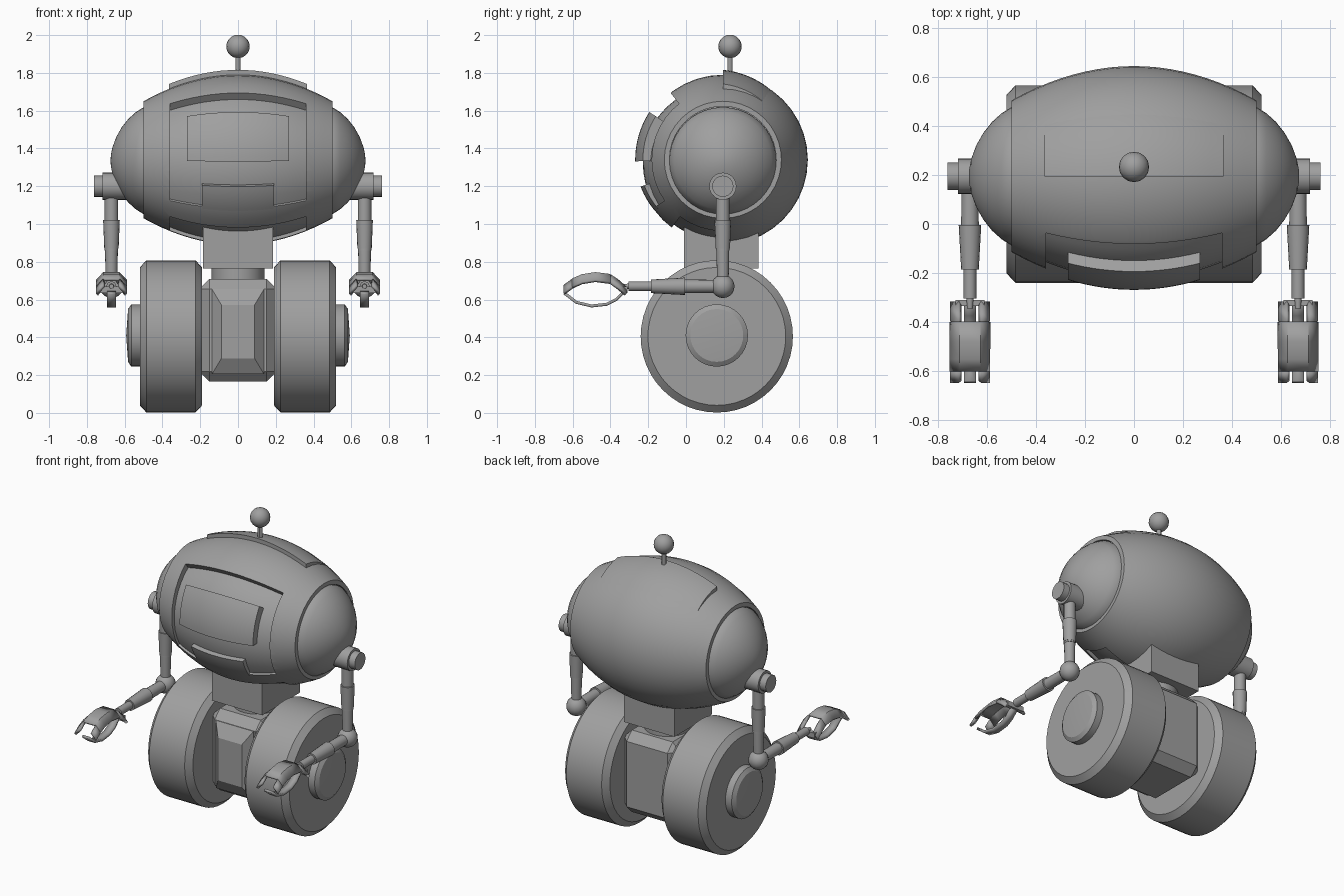
import bpy, bmesh
from math import sin, cos, pi, radians
from mathutils import Vector

if "Cube" in bpy.data.objects:
    bpy.data.objects.remove(bpy.data.objects["Cube"])

grey = bpy.data.materials.new("plain_grey")
grey.use_nodes = True
grey.diffuse_color = (0.35, 0.35, 0.35, 1)
grey.node_tree.nodes["Principled BSDF"].inputs["Base Color"].default_value = (0.35, 0.35, 0.35, 1)

CY, CZ = 0.195, 1.34          # body axis
ARM_X, ELBOW_Z = 0.67, 0.67


def smooth(ob, angle=30):
    bpy.ops.object.select_all(action='DESELECT')
    ob.select_set(True)
    bpy.context.view_layer.objects.active = ob
    bpy.ops.object.shade_smooth_by_angle(angle=radians(angle))


def finish(name, bm, angle=30):
    bmesh.ops.remove_doubles(bm, verts=bm.verts, dist=1e-5)
    bmesh.ops.recalc_face_normals(bm, faces=bm.faces)
    me = bpy.data.meshes.new(name)
    bm.to_mesh(me)
    bm.free()
    me.materials.append(grey)
    ob = bpy.data.objects.new(name, me)
    bpy.context.collection.objects.link(ob)
    smooth(ob, angle)
    return ob


def skin(bm, rows, closed):
    """Bridge equal rows of points with quads."""
    vs = [[bm.verts.new(p) for p in row] for row in rows]
    n = len(rows[0])
    for a, b in zip(vs, vs[1:]):
        for i in range(n if closed else n - 1):
            j = (i + 1) % n
            bm.faces.new((a[i], a[j], b[j], b[i]))


def lathe(name, profile, axis, loc, segs=24, angle=30):
    """Revolve (distance, radius) pairs around an axis through loc."""
    d = Vector(axis)
    u = d.orthogonal().normalized()
    v = d.cross(u)
    bm = bmesh.new()
    rows = [[Vector(loc) + d * t + (u * cos(2 * pi * i / segs) + v * sin(2 * pi * i / segs)) * r
             for i in range(segs)] for t, r in profile]
    skin(bm, rows, True)
    return finish(name, bm, angle)


def ball(name, r, loc, segs=16):
    lathe(name, [(-r * cos(pi * i / 10), r * sin(pi * i / 10)) for i in range(11)],
          (0, 0, 1), loc, segs, 50)


def box(name, x, y, z, bevel=0.0):
    bm = bmesh.new()
    bmesh.ops.create_cube(bm, size=1)
    for v in bm.verts:
        v.co = [lo + (hi - lo) * (c + 0.5) for c, (lo, hi) in zip(v.co, (x, y, z))]
    if bevel:
        bmesh.ops.bevel(bm, geom=bm.edges[:], offset=bevel, segments=1, affect='EDGES')
    return finish(name, bm, 15)


def radius(x):
    return 0.45 - 0.56 * x * x


def patch(name, half, a0, a1, inner, outer, nx=16, na=10):
    """Curved plate on the body; inner/outer give offsets from the shell at t = 0..1."""
    bm = bmesh.new()

    def pt(x, t, off):
        a, r = radians(a0 + (a1 - a0) * t), radius(x) + off(t)
        return (x, CY - r * cos(a), CZ + r * sin(a))
    ts = [i / na for i in range(na + 1)]
    rows = []
    for i in range(nx + 1):
        x = -half + 2 * half * i / nx
        rows.append([pt(x, t, outer) for t in ts] + [pt(x, t, inner) for t in reversed(ts)])
    skin(bm, rows, True)
    for row in (rows[0], rows[-1]):      # end walls
        n = len(ts)
        for i in range(n - 1):
            quad = (row[i], row[i + 1], row[2 * n - 2 - i], row[2 * n - 1 - i])
            bm.faces.new([bm.verts.new(p) for p in quad])
    return finish(name, bm)


def carve(ob, cutter):
    mod = ob.modifiers.new("cut", 'BOOLEAN')
    mod.operation, mod.solver, mod.object = 'DIFFERENCE', 'EXACT', cutter
    cutter.hide_render = True
    bpy.context.view_layer.objects.active = ob
    bpy.ops.object.modifier_apply(modifier="cut")
    bpy.data.objects.remove(cutter)


# Body shell with rimmed ends, face recess and underside slot
shell = [(-0.5 + i / 20, radius(-0.5 + i / 20)) for i in range(21)]
rim = [(0.5, 0.283), (0.47, 0.283), (0.47, 0)]
shell = [(-x, r) for x, r in reversed(rim)] + shell + rim
body = lathe("body_shell", shell, (1, 0, 0), (0, CY, CZ), 40)
carve(body, patch("face_cutter", 0.36, -35, 52, lambda t: -0.015 - 0.03 * t, lambda t: 0.1))
carve(body, patch("slot_cutter", 0.36, -85, -53, lambda t: -0.02, lambda t: 0.1))
smooth(body)

# Plates on the body
patch("face_screen", 0.27, -1, 33, lambda t: -0.05, lambda t: 0.014)
patch("chin_lip", 0.19, -37, -18, lambda t: -0.05, lambda t: 0.008 * t)
patch("crown_plate", 0.365, 90, 128, lambda t: -0.04, lambda t: 0.026 - 0.03 * t)

# Antenna
lathe("antenna_rod", [(0, 0), (0, 0.015), (0.2, 0.015), (0.2, 0)], (0, 0, 1), (0, 0.233, 1.72), 12)
ball("antenna_ball", 0.062, (0, 0.233, 1.94))

# Neck and torso
box("neck_block", (-0.185, 0.185), (-0.01, 0.385), (0.765, 1.0))
lathe("neck_joint", [(0, 0), (0, 0.14), (0.12, 0.14), (0.12, 0)], (0, 0, 1), (0, CY, 0.67))
box("torso", (-0.205, 0.205), (-0.03, 0.41), (0.165, 0.71), 0.055)
bm = bmesh.new()
skin(bm, [[(sx * w, y, 0.43 + sz * h) for sx, sz in ((-1, -1), (1, -1), (1, 1), (-1, 1))]
          for w, h, y in ((0.138, 0.225, -0.02), (0.138, 0.225, -0.035), (0.088, 0.142, -0.085))], True)
bm.verts.ensure_lookup_table()
bm.faces.new(bm.verts[-4:])
finish("torso_front_panel", bm, 10)


def claw(name, pts, columns, x):
    """Bent strip: columns are (x offset, z drop) across, pts are (y, z) along."""
    bm = bmesh.new()
    skin(bm, [[(x + cx, y, z - drop) for cx, drop in columns] for y, z in pts], False)
    ob = finish(name, bm, 20)
    mod = ob.modifiers.new("thickness", 'SOLIDIFY')
    mod.thickness, mod.offset = 0.016, 0


for side, s in (("left", 1), ("right", -1)):
    out = (s, 0, 0)
    # Domed end of the body
    lathe(side + "_body_dome", [(0.45, 0.283), (0.5, 0.283), (0.54, 0.258), (0.58, 0.222), (0.615, 0.178),
                                (0.645, 0.125), (0.665, 0.07), (0.673, 0.03), (0.675, 0)],
          out, (0, CY, CZ - 0.005), 40, 40)
    # Wheel and hub
    lathe(side + "_wheel", [(0.19, 0), (0.19, 0.365), (0.225, 0.403), (0.485, 0.403), (0.52, 0.365), (0.52, 0)],
          out, (0, 0.163, 0.405), 48)
    lathe(side + "_hub", [(0.5, 0.165), (0.565, 0.165), (0.582, 0.14), (0.592, 0)], out, (0, 0.163, 0.41), 32)
    # Shoulder, upper arm, elbow and forearm
    lathe(side + "_shoulder", [(0.58, 0), (0.58, 0.072), (0.718, 0.072), (0.718, 0.056), (0.762, 0.056), (0.762, 0)],
          out, (0, CY, 1.2))
    lathe(side + "_upper_arm", [(0, 0.036), (0.17, 0.036), (0.17, 0.044), (0.32, 0.038), (0.32, 0.036),
                                (0.33, 0.036), (0.33, 0.034), (0.52, 0.03)], (0, 0, -1), (s * ARM_X, CY, 1.19), 16)
    ball(side + "_elbow", 0.062, (s * ARM_X, CY, ELBOW_Z))
    lathe(side + "_forearm", [(0, 0.034), (0.2, 0.036), (0.2, 0.046), (0.38, 0.036), (0.38, 0.026), (0.5, 0.026),
                              (0.5, 0.014), (0.54, 0.012), (0.54, 0)], (0, -1, 0), (s * ARM_X, CY, ELBOW_Z), 16)
    # Claw hand: wide forked upper plate and a narrow lower finger
    x = s * ARM_X
    base = [(-0.32, 0.665), (-0.36, 0.7), (-0.4, 0.728)]
    tip = [(-0.6, 0.705), (-0.645, 0.672)]
    plate = [(-0.077, 0.04), (-0.04, 0), (0.04, 0), (0.077, 0.04)]
    claw(side + "_claw_plate", [base[-1], (-0.48, 0.738), (-0.55, 0.727), tip[0]], plate, x)
    for tine in (plate[:2], plate[2:]):
        claw(side + "_claw_tine", tip, tine, x)
        claw(side + "_claw_arm", base, tine, x)
    box(side + "_claw_wrist", (x - 0.06, x + 0.06), (-0.335, -0.31), (0.635, 0.668))
    claw(side + "_claw_finger", [(-0.32, 0.65), (-0.37, 0.6), (-0.42, 0.575), (-0.5, 0.566), (-0.58, 0.585),
                                 (-0.645, 0.635)], [(-0.024, 0), (0.024, 0)], x)
